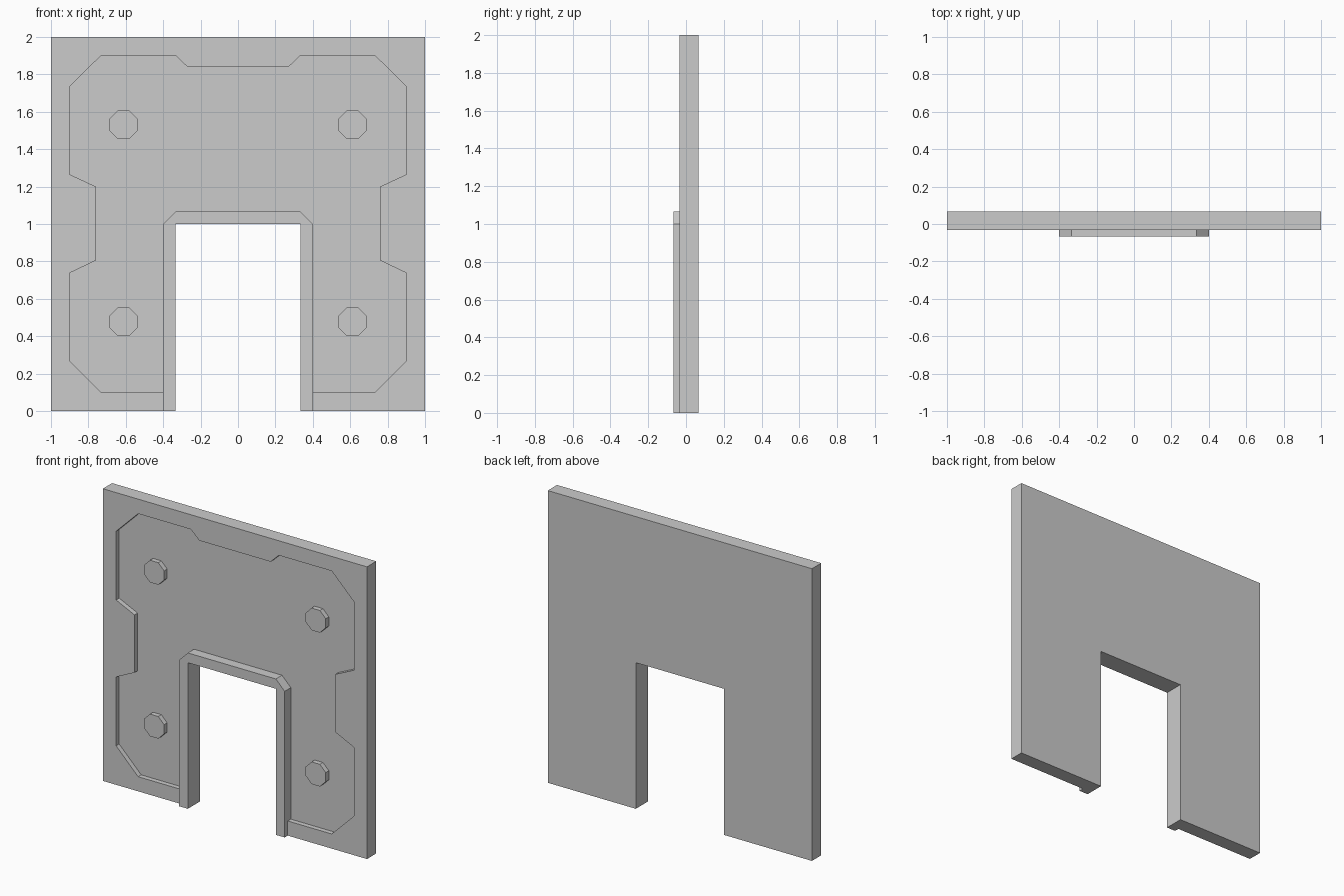
import bpy, bmesh, math

if "Cube" in bpy.data.objects:
    bpy.data.objects.remove(bpy.data.objects["Cube"])


def mirrored(half):
    """Close a right-half (x, z) outline by mirroring it across x = 0."""
    return half + [(-x, z) for x, z in reversed(half)]


def prism(name, outline, y0, y1):
    """Extrude an (x, z) outline from y0 to y1."""
    bm = bmesh.new()
    face = bm.faces.new([bm.verts.new((x, y0, z)) for x, z in outline])
    ext = bmesh.ops.extrude_face_region(bm, geom=[face])
    verts = [v for v in ext["geom"] if isinstance(v, bmesh.types.BMVert)]
    bmesh.ops.translate(bm, verts=verts, vec=(0, y1 - y0, 0))
    bmesh.ops.recalc_face_normals(bm, faces=bm.faces)
    mesh = bpy.data.meshes.new(name)
    bm.to_mesh(mesh)
    bm.free()
    obj = bpy.data.objects.new(name, mesh)
    bpy.context.collection.objects.link(obj)
    return obj


FRONT, BACK, FLOOR, TRIM = -0.0333, 0.0667, 0.0, -0.0667
DOOR, DOOR_OUT = 0.3333, 0.4

# Wall slab with doorway
wall = prism("wall", mirrored([(DOOR, 1), (DOOR, 0), (1, 0), (1, 2)]), FRONT, BACK)

# Notched recess around the doorway
recess = prism("recess_cutter", mirrored([
    (DOOR, 1.067), (DOOR_OUT, 1.0), (DOOR_OUT, 0.1), (0.733, 0.1),
    (0.9, 0.267), (0.9, 0.738), (0.76, 0.805), (0.76, 1.2),
    (0.9, 1.265), (0.9, 1.735), (0.733, 1.9), (0.333, 1.9), (0.27, 1.84),
]), FRONT - 0.1, FLOOR)
mod = wall.modifiers.new("recess", 'BOOLEAN')
mod.operation, mod.solver, mod.object = 'DIFFERENCE', 'EXACT', recess

# Bake the cut and drop the cutter
deps = bpy.context.evaluated_depsgraph_get()
cut_mesh = bpy.data.meshes.new_from_object(wall.evaluated_get(deps))
wall.modifiers.clear()
wall.data = cut_mesh
bpy.data.objects.remove(recess)

# Raised door frame with chamfered top corners
prism("door_frame", mirrored([
    (DOOR, 1), (DOOR, 0), (DOOR_OUT, 0), (DOOR_OUT, 1.0), (DOOR, 1.067),
]), TRIM, FRONT)

# Octagonal bolts, flush with the wall front
for side, sx in (("left", -1), ("right", 1)):
    for level, z in (("lower", 0.477), ("upper", 1.53)):
        ring = [math.radians(22.5 + 45 * i) for i in range(8)]
        prism(f"bolt_{level}_{side}",
              [(sx * 0.612 + 0.082 * math.cos(a), z + 0.082 * math.sin(a)) for a in ring],
              FRONT, FLOOR + 0.01)
